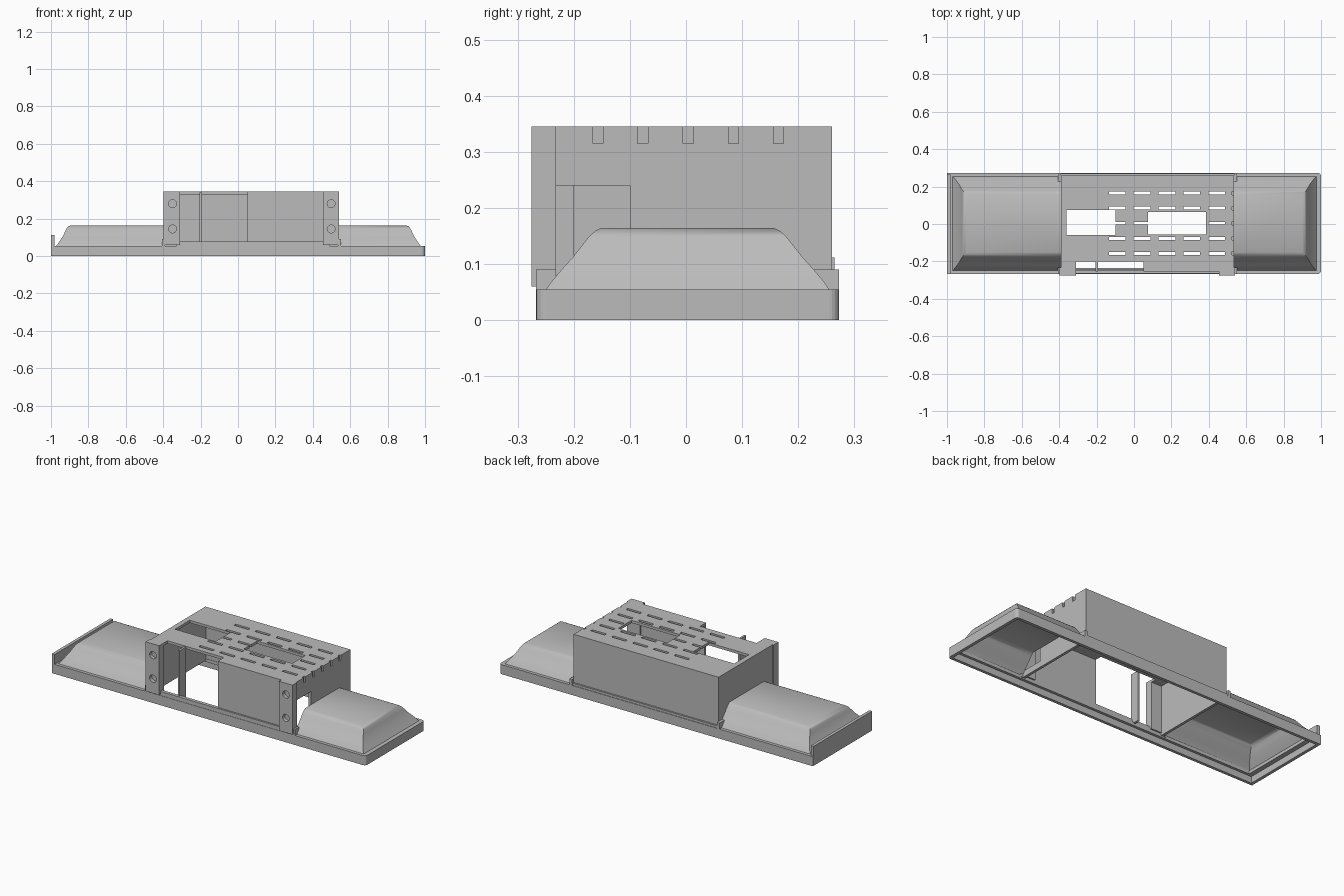
import bpy, bmesh
from mathutils import Matrix, Vector

if "Cube" in bpy.data.objects:
    bpy.data.objects.remove(bpy.data.objects["Cube"], do_unlink=True)

grey = bpy.data.materials.new("plain_grey")
grey.use_nodes = True
COLOUR = (0.5, 0.5, 0.5, 1)
grey.diffuse_color = COLOUR
grey.node_tree.nodes["Principled BSDF"].inputs["Base Color"].default_value = COLOUR


def finish(name, bm):
    mesh = bpy.data.meshes.new(name)
    bm.normal_update()
    bm.to_mesh(mesh)
    bm.free()
    mesh.materials.append(grey)
    ob = bpy.data.objects.new(name, mesh)
    bpy.context.collection.objects.link(ob)
    return ob


def boxes(name, spans, round_corners=0):
    """One object of boxes, each given as (x0, x1, y0, y1, z0, z1)."""
    bm = bmesh.new()
    for x0, x1, y0, y1, z0, z1 in spans:
        centre = Vector((x0 + x1, y0 + y1, z0 + z1)) / 2
        size = (x1 - x0, y1 - y0, z1 - z0, 1)
        bmesh.ops.create_cube(bm, size=1, matrix=Matrix.Translation(centre) @ Matrix.Diagonal(size))
    if round_corners:
        upright = [e for e in bm.edges
                   if abs(e.verts[0].co.z - e.verts[1].co.z) > 0.01 and e.verts[0].co.x > 0]
        bmesh.ops.bevel(bm, geom=upright, offset=round_corners, segments=5, affect='EDGES', profile=0.5)
    return finish(name, bm)


def apply(ob, mod):
    bpy.ops.object.select_all(action='DESELECT')
    bpy.context.view_layer.objects.active = ob
    ob.select_set(True)
    bpy.ops.object.modifier_apply(modifier=mod.name)


def cut(ob, cutter):
    cutter.hide_render = True
    mod = ob.modifiers.new("cut", 'BOOLEAN')
    mod.operation = 'DIFFERENCE'
    mod.solver = 'EXACT'
    mod.object = cutter
    apply(ob, mod)
    bpy.data.objects.remove(cutter, do_unlink=True)


# Main dimensions
X0, X1, Y0, Y1, TOP = -0.39, 0.535, -0.255, 0.26, 0.345
WALL = 0.015
RIM = 0.055

# Base tray: hollow underneath, open under the housing and both covers
base = boxes("base_tray", [(-1, 1, -0.267, 0.273, 0, RIM)], 0.018)
cut(base, boxes("cavity", [(-0.982, 0.982, -0.25, 0.256, -0.1, 0.037)], 0.012))
cut(base, boxes("opening", [(-0.955, 0.955, -0.235, 0.243, 0.02, 0.1)]))
boxes("end_wall", [(-1, -0.982, -0.267, 0.265, RIM - 0.01, 0.112)])


# Domed end covers: rings climbing inwards, open towards the housing
def cover(name, inner, outer):
    rings = [(0, 0, 0.05), (0.01, 0.012, 0.066), (0.03, 0.028, 0.09), (0.05, 0.042, 0.112),
             (0.068, 0.052, 0.135), (0.08, 0.06, 0.15), (0.09, 0.068, 0.159), (0.1, 0.08, 0.164)]
    side = 1 if outer > 0 else -1
    bm = bmesh.new()
    previous = None
    for iy, ix, z in rings:
        end = outer - side * ix
        low, high = -0.252 + iy, 0.258 - iy
        ring = [bm.verts.new(p) for p in
                ((inner, low, z), (end, low, z), (end, high, z), (inner, high, z))]
        if previous:
            for i in range(3):
                bm.faces.new((previous[i], previous[i + 1], ring[i + 1], ring[i]))
        previous = ring
    bm.faces.new(previous)
    bmesh.ops.recalc_face_normals(bm, faces=bm.faces)
    if bm.faces[-1:][0].normal.z < 0:
        bmesh.ops.reverse_faces(bm, faces=bm.faces)
    ob = finish(name, bm)
    mod = ob.modifiers.new("shell", 'SOLIDIFY')
    mod.thickness = 0.01
    mod.offset = -1
    apply(ob, mod)
    bpy.ops.object.shade_smooth_by_angle(angle=0.6)


cover("right_cover", X0, -0.975)
cover("left_cover", X1, 0.98)

# Housing: open-bottomed shell
housing = boxes("housing", [(X0, X1, Y0, Y1, 0.045, TOP)])
cut(housing, boxes("inside", [(X0 + WALL, X1 - WALL, Y0 + WALL, Y1 - WALL, 0, TOP - WALL)]))
cut(housing, boxes("front_opening", [(-0.31, 0.05, -0.4, -0.2, 0.065, 0.5)]))
cut(housing, boxes("side_opening", [(0.5, 0.6, -0.232, -0.1, 0.08, 0.24)]))

# Two windows and the vent slots in the roof
cut(housing, boxes("windows", [(-0.36, -0.1, -0.06, 0.075, 0.3, 0.4),
                               (0.075, 0.385, -0.055, 0.065, 0.3, 0.4)]))
rows = [-0.157, -0.077, 0.004, 0.085, 0.165]
columns = [-0.09, 0.043, 0.176, 0.309, 0.442]
slots = [(x - 0.045, x + 0.045, y - 0.008, y + 0.008, 0.3, 0.4)
         for y in rows for x in columns
         if not (abs(y) < 0.05 and 0.1 < x < 0.4)]
cut(housing, boxes("slots", slots))
cut(housing, boxes("notches", [(X1 - 0.01, 0.6, y - 0.009, y + 0.009, 0.315, 0.4) for y in rows]))

# Upright divider in the front opening
boxes("front_divider", [(-0.205, -0.193, Y0, -0.2, 0.05, TOP - 0.005)])

# Mounting flanges with two screw holes each
for name, x0, x1, hole in (("right_flange", -0.397, -0.31, -0.35), ("left_flange", 0.455, 0.54, 0.498)):
    flange = boxes(name, [(x0, x1, -0.275, -0.232, 0.06, TOP)])
    bm = bmesh.new()
    for z in (0.145, 0.28):
        place = Matrix.Translation((hole, -0.275, z)) @ Matrix.Rotation(1.5708, 4, 'X')
        bmesh.ops.create_cone(bm, cap_ends=True, segments=24, radius1=0.021, radius2=0.021,
                              depth=0.06, matrix=place)
    cut(flange, finish("holes", bm))

# Locating tabs and sills where the housing meets the tray
tabs = []
for x in (-0.398, 0.543):
    tabs += [(x - 0.008, x + 0.008, -0.267, -0.232, 0.045, 0.09),
             (x - 0.008, x + 0.008, 0.225, 0.273, 0.045, 0.09)]
boxes("locating_tabs", tabs)
boxes("front_sill", [(-0.33, 0.49, -0.265, -0.245, 0.045, 0.078)])
boxes("back_sill", [(X0, X1, 0.255, 0.27, 0.045, 0.068)])
